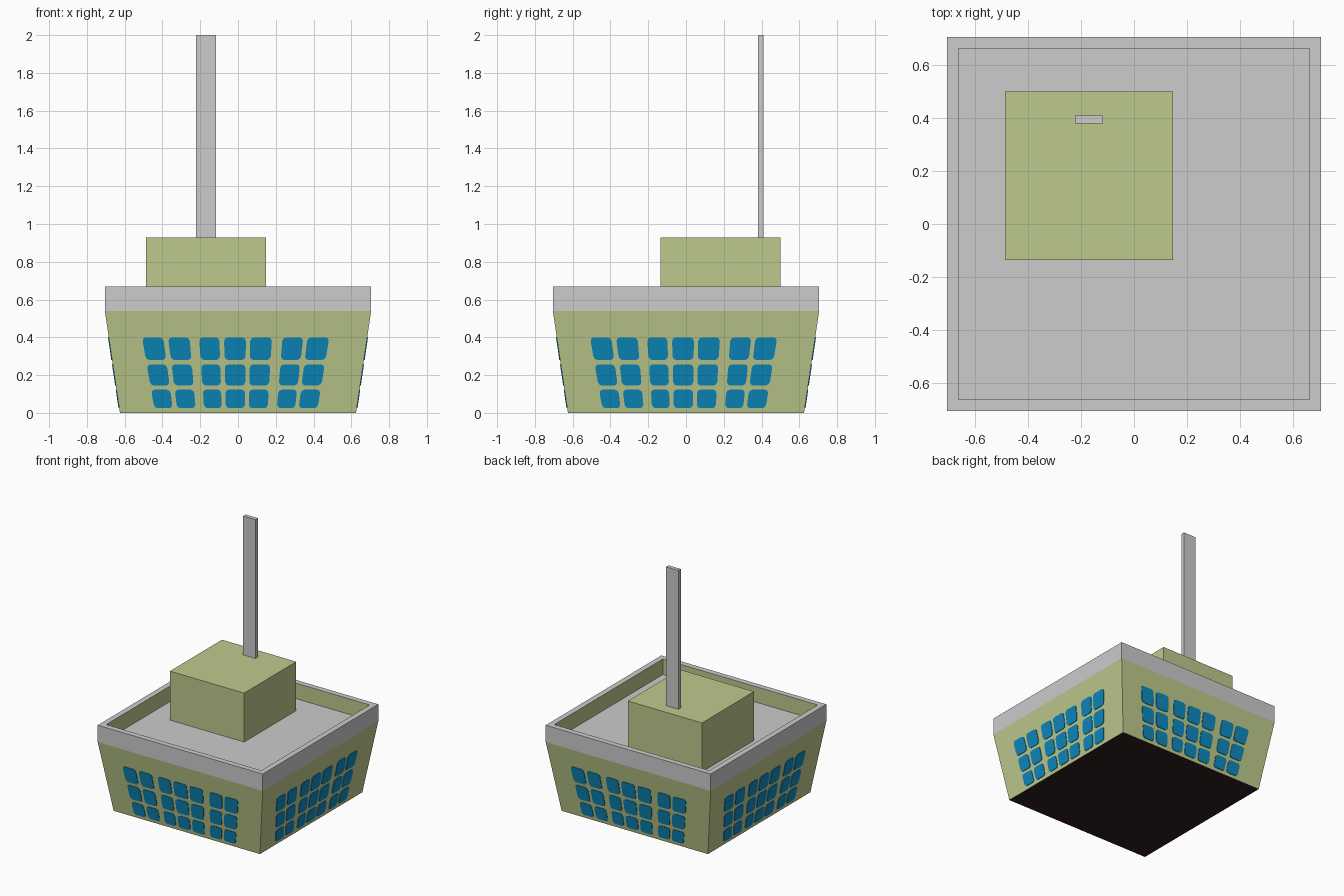
import bpy, bmesh, math
from mathutils import Matrix, Vector

if "Cube" in bpy.data.objects:
    bpy.data.objects.remove(bpy.data.objects["Cube"])


def material(name, rgb):
    m = bpy.data.materials.new(name)
    m.diffuse_color = (*rgb, 1)
    m.use_nodes = True
    m.node_tree.nodes["Principled BSDF"].inputs["Base Color"].default_value = m.diffuse_color
    return m


GREEN = material("olive green", (0.515, 0.591, 0.266))
GREY = material("light grey", (0.604, 0.604, 0.604))
BLUE = material("window blue", (0.004, 0.25, 0.51))
DARK = material("dark brown", (0.026, 0.0137, 0.0123))


def finish(name, bm, mats):
    bmesh.ops.recalc_face_normals(bm, faces=bm.faces)
    me = bpy.data.meshes.new(name)
    bm.to_mesh(me)
    bm.free()
    for m in mats:
        me.materials.append(m)
    ob = bpy.data.objects.new(name, me)
    bpy.context.collection.objects.link(ob)
    return ob


def box(name, lo, hi, mat):
    lo, hi = Vector(lo), Vector(hi)
    bm = bmesh.new()
    mtx = Matrix.Translation((lo + hi) / 2) @ Matrix.Diagonal((*(hi - lo), 1))
    bmesh.ops.create_cube(bm, size=1, matrix=mtx)
    return finish(name, bm, [mat])


# Main building: square rings (half width, height) and the material of each band
rings = [(0.625, 0), (0.705, 0.54), (0.705, 0.67), (0.662, 0.67), (0.662, 0.55)]
band_mats = [0, 1, 1, 0]
bm = bmesh.new()
loops = [[bm.verts.new((sx * r, sy * r, z))
          for sx, sy in ((-1, -1), (1, -1), (1, 1), (-1, 1))] for r, z in rings]
for a, b, mi in zip(loops, loops[1:], band_mats):
    for i in range(4):
        j = (i + 1) % 4
        bm.faces.new((a[i], a[j], b[j], b[i])).material_index = mi
bm.faces.new(loops[0]).material_index = 2    # underside
bm.faces.new(loops[-1]).material_index = 1   # sunken roof deck
finish("building_body", bm, [GREEN, GREY, DARK])

# Roof block and mast
box("roof_block", (-0.487, -0.135, 0.55), (0.147, 0.5, 0.928), GREEN)
box("mast", (-0.222, 0.38, 0.928), (-0.117, 0.41, 2.0), GREY)

# Windows: rounded plates lying on the sloped walls, columns converging downward
columns = [(-0.508, -0.396), (-0.37, -0.257), (-0.206, -0.099), (-0.074, 0.042),
           (0.065, 0.18), (0.236, 0.346), (0.368, 0.483)]
rows = [(0.28, 0.4), (0.145, 0.257), (0.025, 0.123)]
RADIUS = 0.02


def rounded_rect(x0, x1, z0, z1):
    for cx, cz, start in ((x1, z1, 0), (x0, z1, 90), (x0, z0, 180), (x1, z0, 270)):
        cx += RADIUS if cx == x0 else -RADIUS
        cz += RADIUS if cz == z0 else -RADIUS
        for k in range(3):
            a = math.radians(start + 45 * k)
            yield cx + RADIUS * math.cos(a), cz + RADIUS * math.sin(a)


def on_wall(x, z, lift):
    taper = 1 - 0.34 * (0.4 - z)
    return (x * taper, -(0.625 + 0.08 * z / 0.54 + lift), z)


for side, name in enumerate(("front", "right", "back", "left")):
    bm = bmesh.new()
    for x0, x1 in columns:
        for z0, z1 in rows:
            pts = list(rounded_rect(x0, x1, z0, z1))
            outer = [bm.verts.new(on_wall(x, z, 0.004)) for x, z in pts]
            inner = [bm.verts.new(on_wall(x, z, 0)) for x, z in pts]
            bm.faces.new(outer)
            for i in range(len(pts)):
                j = (i + 1) % len(pts)
                bm.faces.new((outer[i], outer[j], inner[j], inner[i]))
    # Open-backed plates: turn the fronts outward after recalculation-safe closing
            bm.faces.new(inner[::-1])
    bm.transform(Matrix.Rotation(side * math.pi / 2, 4, 'Z'))
    finish(name + "_windows", bm, [BLUE])
